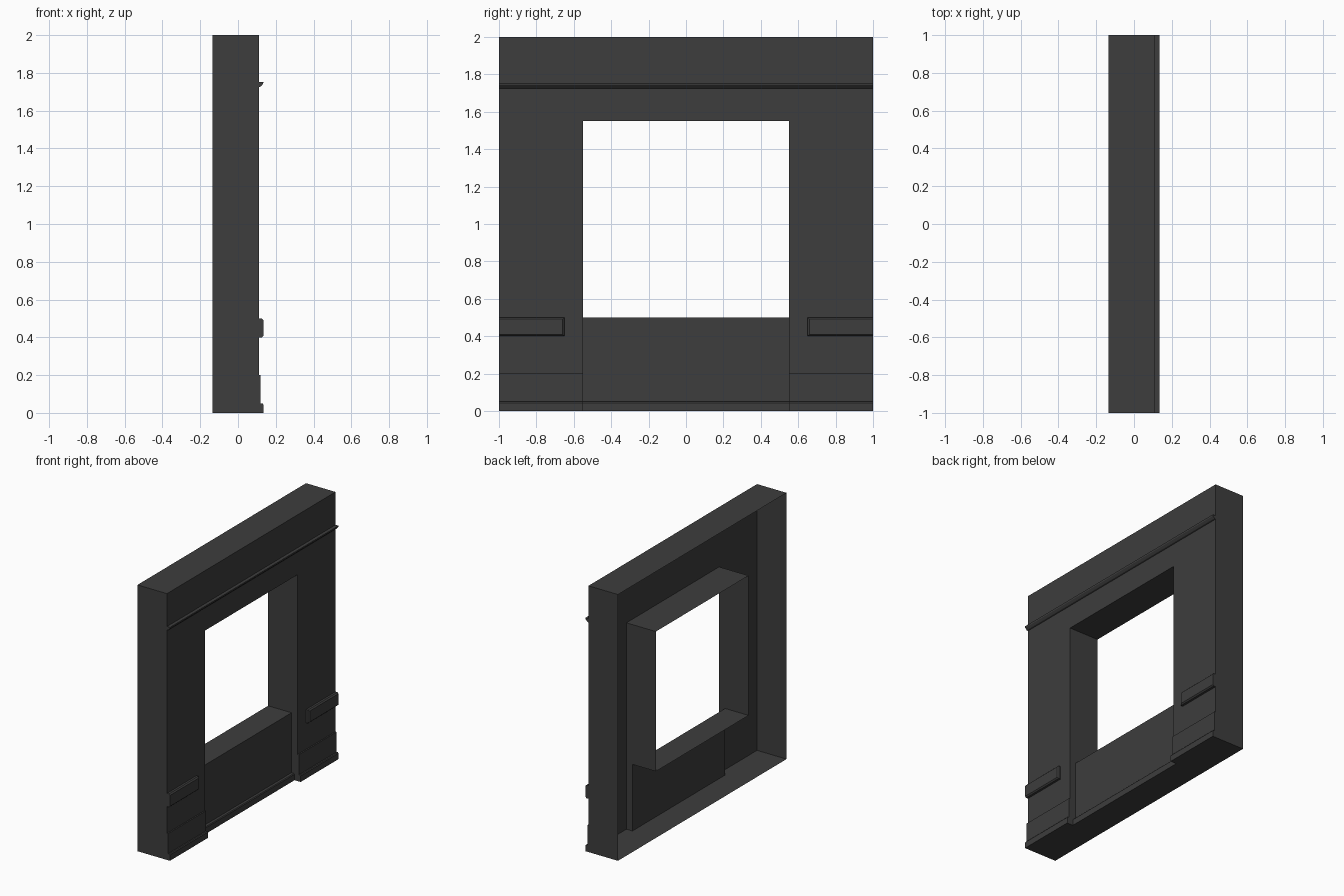
import bpy, bmesh

cube = bpy.data.objects.get("Cube")
if cube:
    bpy.data.objects.remove(cube)

# One dark grey for the whole wall
grey = bpy.data.materials.new("dark grey")
grey.use_nodes = True
colour = (0.047, 0.047, 0.047, 1)
grey.diffuse_color = colour
grey.node_tree.nodes["Principled BSDF"].inputs["Base Color"].default_value = colour

BACK, FRONT, RECESS = -0.135, 0.11, 0.06   # depths along x
TOP, SILL, HEAD = 2.0, 0.5, 1.55           # heights
END, JAMB = 1.0, 0.55                      # half widths along y


def finish(name, bm):
    bmesh.ops.remove_doubles(bm, verts=bm.verts, dist=0.0001)
    mesh = bpy.data.meshes.new(name)
    bm.to_mesh(mesh)
    bm.free()
    mesh.materials.append(grey)
    obj = bpy.data.objects.new(name, mesh)
    bpy.context.scene.collection.objects.link(obj)
    return obj


def face(bm, points):
    return bm.faces.new([bm.verts.new(p) for p in points])


def wall_x(bm, x, y0, y1, z0, z1):
    face(bm, [(x, y0, z0), (x, y1, z0), (x, y1, z1), (x, y0, z1)])


def slab_z(bm, z, x0, x1, y0, y1, up=True):
    pts = [(x0, y0, z), (x1, y0, z), (x1, y1, z), (x0, y1, z)]
    face(bm, pts if up else pts[::-1])


def moulding(name, profile, y0, y1):
    """Run an open xz profile along y and cap both ends."""
    bm = bmesh.new()
    for (xa, za), (xb, zb) in zip(profile, profile[1:]):
        face(bm, [(xa, y0, za), (xa, y1, za), (xb, y1, zb), (xb, y0, zb)])
    face(bm, [(x, y0, z) for x, z in profile])
    face(bm, [(x, y1, z) for x, z in reversed(profile)])
    return finish(name, bm)


# Outer shell: open at the back
bm = bmesh.new()
slab_z(bm, TOP, BACK, FRONT, -END, END)
slab_z(bm, 0, BACK, RECESS, -END, END, up=False)
for s in (-1, 1):
    lo, hi = sorted((s * JAMB, s * END))
    slab_z(bm, 0, RECESS, FRONT, lo, hi, up=False)
    wall_x(bm, FRONT, lo, hi, 0, HEAD)
    side = [(BACK, 0), (FRONT, 0), (FRONT, TOP), (BACK, TOP)]
    face(bm, [(x, s * END, z) for x, z in side[::-s]])
wall_x(bm, FRONT, -END, END, HEAD, TOP)
finish("wall_shell", bm)

# Window lining that runs back through the hollow wall
bm = bmesh.new()
jamb = [(FRONT, 0), (FRONT, HEAD), (BACK, HEAD), (BACK, SILL), (RECESS, SILL), (RECESS, 0)]
for s in (-1, 1):
    face(bm, [(x, s * JAMB, z) for x, z in jamb[::-s]])
slab_z(bm, HEAD, BACK, FRONT, -JAMB, JAMB, up=False)
slab_z(bm, SILL, BACK, RECESS, -JAMB, JAMB)
finish("window_lining", bm)

# Recessed panel under the window
bm = bmesh.new()
wall_x(bm, RECESS, -JAMB, JAMB, 0, SILL)
finish("recessed_panel", bm)

# Full-width picture rail
moulding("picture_rail", [(FRONT, 1.725), (0.12, 1.728), (0.133, 1.742),
                          (0.135, 1.753), (FRONT, 1.753)], -END, END)

# Skirting lip inside the recess
moulding("recess_skirting", [(RECESS, 0), (0.085, 0), (0.085, 0.044),
                             (0.08, 0.05), (RECESS, 0.05)], -JAMB, JAMB)

for s, label in ((-1, "right"), (1, "left")):
    lo, hi = sorted((s * JAMB, s * END))
    # Skirting board with its projecting foot
    moulding("skirting_" + label, [(FRONT, 0), (0.135, 0), (0.135, 0.044), (0.13, 0.05),
                                   (0.12, 0.05), (0.12, 0.2), (FRONT, 0.2)], lo, hi)
    # Chair rail, chamfered round its face and inner end
    inner = 0.65
    lo, hi = sorted((s * inner, s * END))
    rail = moulding("chair_rail_" + label, [(FRONT, 0.4), (0.135, 0.4),
                                            (0.135, 0.5), (FRONT, 0.5)], lo, hi)
    bm = bmesh.new()
    bm.from_mesh(rail.data)
    edges = [e for e in bm.edges
             if all(v.co.x > 0.13 for v in e.verts)
             and not all(abs(v.co.y) > 0.99 for v in e.verts)]
    bmesh.ops.bevel(bm, geom=edges, offset=0.009, segments=1, affect='EDGES')
    bm.to_mesh(rail.data)
    bm.free()
